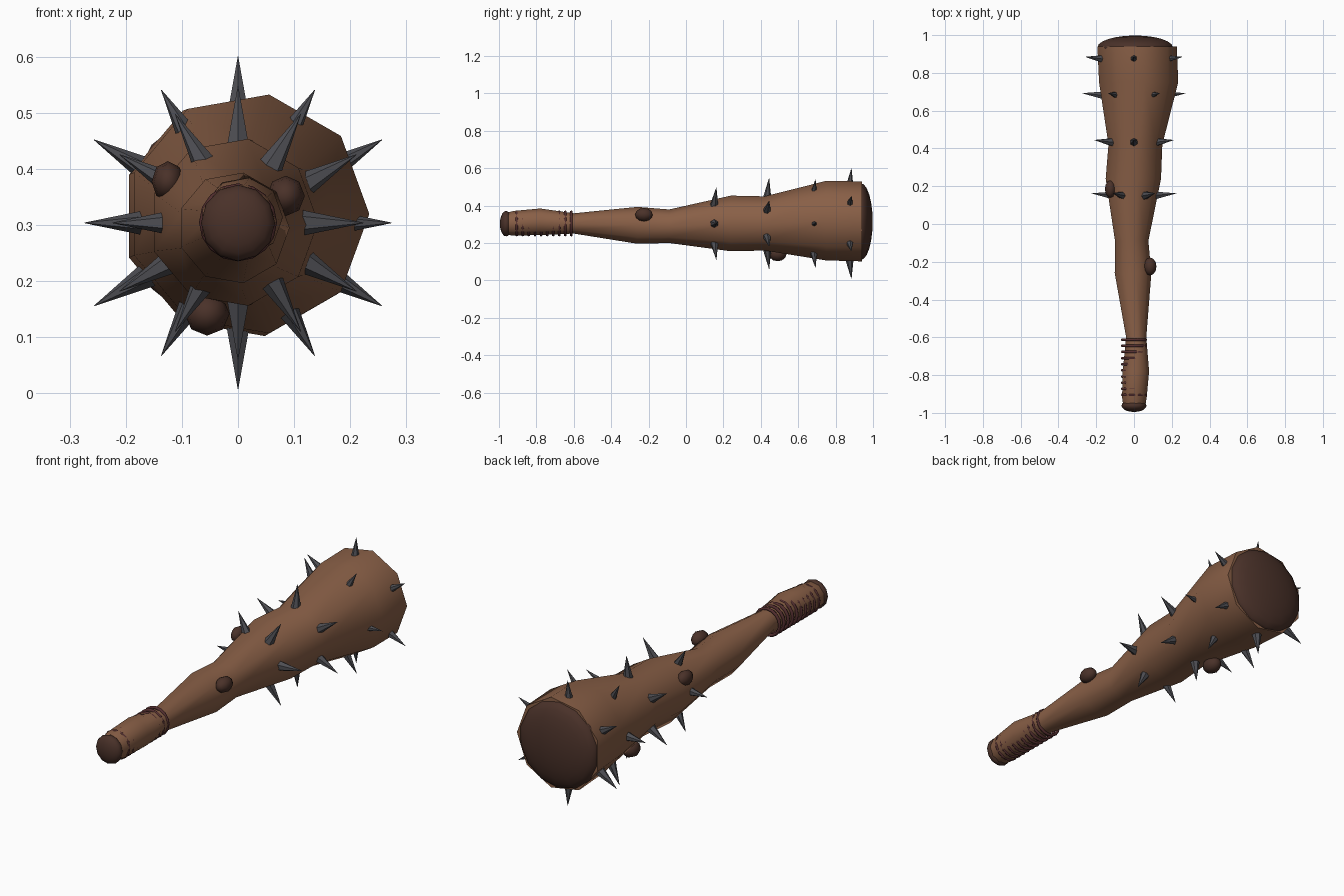
import bpy, bmesh, math
from mathutils import Matrix, Vector

if "Cube" in bpy.data.objects:
    bpy.data.objects.remove(bpy.data.objects["Cube"])


def material(name, rgb):
    m = bpy.data.materials.new(name)
    m.diffuse_color = (*rgb, 1)
    m.use_nodes = True
    m.node_tree.nodes["Principled BSDF"].inputs["Base Color"].default_value = m.diffuse_color
    return m


WOOD = material("brown wood", (0.25, 0.115, 0.062))
BARK = material("dark end wood", (0.068, 0.031, 0.022))
IRON = material("dark iron", (0.075, 0.075, 0.085))
LEATHER = material("red brown leather", (0.085, 0.027, 0.028))


def finish(name, bm, mat, smooth_angle=None):
    bmesh.ops.recalc_face_normals(bm, faces=bm.faces)
    me = bpy.data.meshes.new(name)
    bm.to_mesh(me)
    bm.free()
    me.materials.append(mat)
    ob = bpy.data.objects.new(name, me)
    bpy.context.collection.objects.link(ob)
    if smooth_angle:
        bpy.ops.object.select_all(action='DESELECT')
        ob.select_set(True)
        bpy.context.view_layer.objects.active = ob
        bpy.ops.object.shade_smooth_by_angle(angle=math.radians(smooth_angle))
    return ob


def ellipsoid(name, centre, radii, mat, segments=12, rings=8, axis='Y'):
    bm = bmesh.new()
    bmesh.ops.create_uvsphere(bm, u_segments=segments, v_segments=rings, radius=1)
    if axis == 'Y':
        bm.transform(Matrix.Rotation(math.pi / 2, 4, 'X'))
    bm.transform(Matrix.Translation(centre) @ Matrix.Diagonal((*radii, 1)))
    return finish(name, bm, mat, 60)


# Nine-sided crooked shaft: y, centre x, centre z, radius
SECTIONS = [(-0.95, 0.0, 0.304, 0.062), (-0.92, 0.0, 0.306, 0.067),
            (-0.78, 0.008, 0.314, 0.072), (-0.60, 0.010, 0.305, 0.055),
            (-0.26, -0.008, 0.295, 0.100), (-0.09, -0.015, 0.290, 0.091),
            (0.24, -0.008, 0.305, 0.151), (0.42, 0.003, 0.305, 0.147),
            (0.75, 0.018, 0.320, 0.216), (0.94, 0.010, 0.316, 0.217)]
bm = bmesh.new()
loops = []
for y, cx, cz, r in SECTIONS:
    loops.append([bm.verts.new((cx + r * math.cos(k * math.tau / 9), y,
                                cz + r * math.sin(k * math.tau / 9)))
                  for k in range(9)])
for a, b in zip(loops, loops[1:]):
    for k in range(9):
        bm.faces.new((a[k], a[(k + 1) % 9], b[(k + 1) % 9], b[k]))
bm.faces.new(loops[0])
bm.faces.new(loops[-1])
finish("club_shaft", bm, WOOD, 50)

# Dark rounded ends
ellipsoid("club_head_cap", (0.006, 0.935, 0.315), (0.205, 0.063, 0.205), BARK, 14, 12)
ellipsoid("handle_knob", (0, -0.962, 0.304), (0.066, 0.033, 0.068), BARK, 12, 10)

# Knots in the wood
for i, (c, r) in enumerate([((0.085, -0.225, 0.352), (0.034, 0.047, 0.036)),
                            ((-0.125, 0.185, 0.378), (0.029, 0.046, 0.036)),
                            ((-0.055, 0.490, 0.142), (0.040, 0.048, 0.039))]):
    ellipsoid(f"wood_knot_{i + 1}", c, r, BARK, 8, 6)

# Leather wrap rings round the grip
bm = bmesh.new()
for n in range(10):
    y = -0.905 + n * 0.0325
    tubes = []
    for k in range(16):
        a = k * math.tau / 16
        tube = []
        for j in range(6):
            b = j * math.tau / 6
            r = 0.062 + 0.0075 * math.cos(b)
            tube.append(bm.verts.new((r * math.cos(a), y + 0.0075 * math.sin(b),
                                      0.305 + r * math.sin(a))))
        tubes.append(tube)
    for k in range(16):
        p, q = tubes[k], tubes[(k + 1) % 16]
        for j in range(6):
            bm.faces.new((p[j], p[(j + 1) % 6], q[(j + 1) % 6], q[j]))
finish("grip_wrap", bm, LEATHER, 70)

# Four staggered rings of six iron spikes: y, tip radius, first angle
bm = bmesh.new()
LENGTH = 0.135
for y, tip, start in [(0.14, 0.225, 0), (0.42, 0.245, 30),
                      (0.665, 0.275, 0), (0.855, 0.298, 30)]:
    for k in range(6):
        a = math.radians(start + 60 * k)
        d = Vector((math.cos(a), 0.1, math.sin(a))).normalized()
        middle = Vector((0, y, 0.304)) + d * (tip - LENGTH / 2)
        rot = d.to_track_quat('Z', 'Y').to_matrix().to_4x4()
        bmesh.ops.create_cone(bm, cap_ends=True, segments=6, radius1=0.028,
                              radius2=0.0005, depth=LENGTH,
                              matrix=Matrix.Translation(middle) @ rot)
finish("iron_spikes", bm, IRON)
